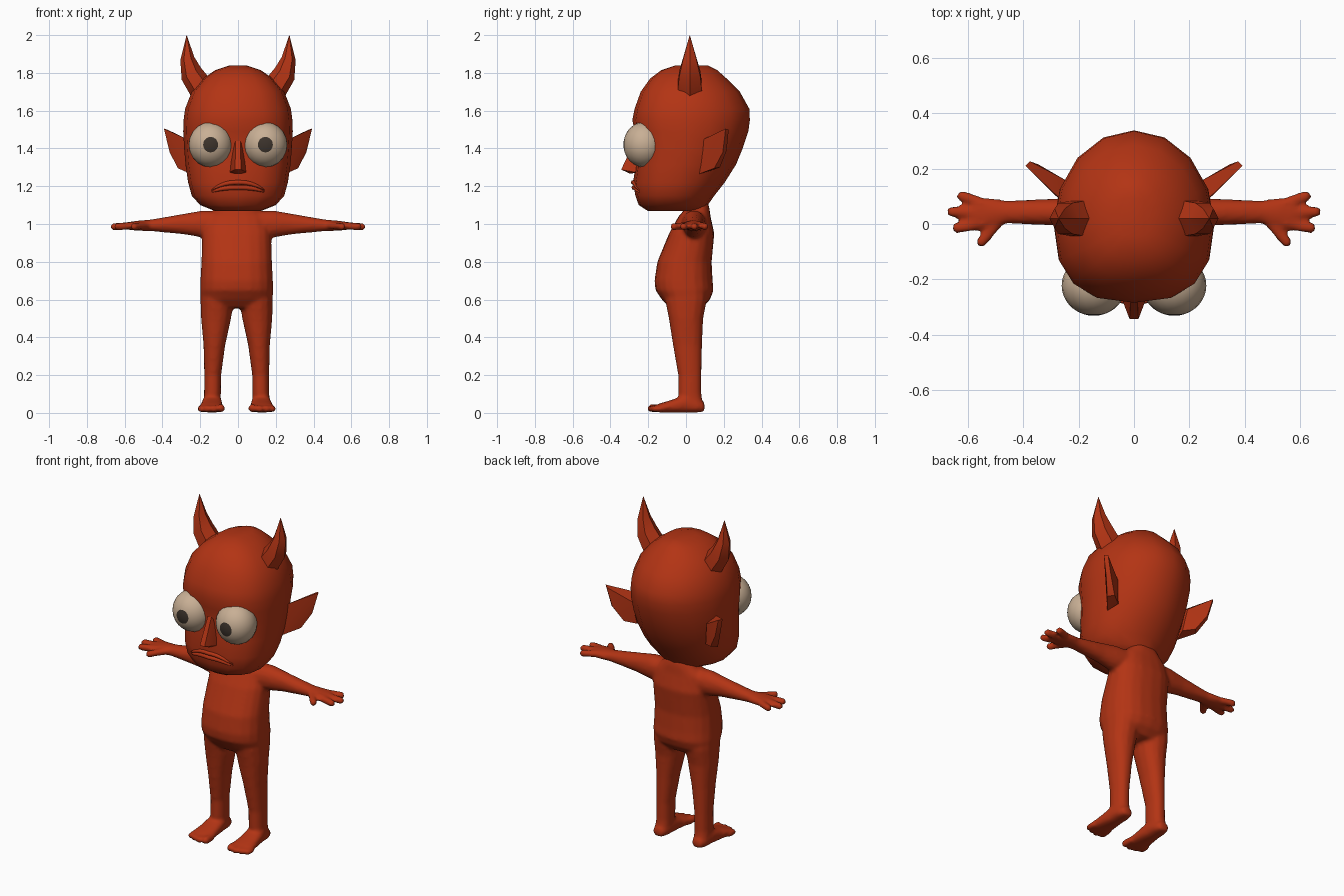
import bpy, bmesh, math
from mathutils import Vector, Matrix

if "Cube" in bpy.data.objects:
    bpy.data.objects.remove(bpy.data.objects["Cube"])


def material(name, rgb):
    m = bpy.data.materials.new(name)
    m.diffuse_color = (*rgb, 1)
    m.use_nodes = True
    m.node_tree.nodes["Principled BSDF"].inputs["Base Color"].default_value = m.diffuse_color
    return m


RED = material("red skin", (0.45, 0.034, 0.007))
WHITE = material("eye cream", (0.58, 0.43, 0.30))
DARK = material("pupil dark", (0.045, 0.033, 0.025))
X, Y, Z = Vector((1, 0, 0)), Vector((0, 1, 0)), Vector((0, 0, 1))


def ring(c, u, v, n=12, p=2.0):
    """Superellipse section around c with half-axes u and v."""
    out = []
    for i in range(n):
        a = 2 * math.pi * i / n
        ca, sa = math.cos(a), math.sin(a)
        out.append(Vector(c) + u * math.copysign(abs(ca) ** (2 / p), ca)
                   + v * math.copysign(abs(sa) ** (2 / p), sa))
    return out


def loft(bm, rings):
    """Closed skin through equal-sized sections."""
    vs = [[bm.verts.new(p) for p in r] for r in rings]
    n = len(vs[0])
    for a, b in zip(vs, vs[1:]):
        for i in range(n):
            bm.faces.new((a[i], a[(i + 1) % n], b[(i + 1) % n], b[i]))
    bm.faces.new(vs[0][::-1])
    bm.faces.new(vs[-1])


def finish(bm, name, mats=(RED,), angle=60):
    bmesh.ops.recalc_face_normals(bm, faces=bm.faces[:])
    me = bpy.data.meshes.new(name)
    bm.to_mesh(me)
    bm.free()
    ob = bpy.data.objects.new(name, me)
    bpy.context.collection.objects.link(ob)
    for m in mats:
        me.materials.append(m)
    bpy.ops.object.select_all(action='DESELECT')
    ob.select_set(True)
    bpy.context.view_layer.objects.active = ob
    bpy.ops.object.shade_smooth_by_angle(angle=math.radians(angle))
    return ob


def hull(name, pts, angle=35):
    bm = bmesh.new()
    for p in pts:
        bm.verts.new(p)
    r = bmesh.ops.convex_hull(bm, input=bm.verts[:])
    bmesh.ops.delete(bm, geom=[v for v in bm.verts if not v.link_faces], context='VERTS')
    return finish(bm, name, angle=angle)


# head: sections (z, half width, front y, back y, widest y)
HEAD = [(1.838, .05, -.06, .12, .02), (1.815, .12, -.13, .165, .01), (1.77, .185, -.19, .215, 0),
        (1.70, .245, -.24, .285, 0), (1.61, .28, -.272, .335, 0), (1.55, .288, -.284, .338, 0),
        (1.49, .29, -.272, .33, 0), (1.40, .285, -.262, .30, 0), (1.315, .278, -.266, .265, -.02),
        (1.22, .264, -.280, .205, -.04), (1.15, .245, -.268, .15, -.06),
        (1.10, .20, -.25, .115, -.07), (1.068, .12, -.20, .10, -.05)]
bm = bmesh.new()
sections = []
for z, w, f, b, c in HEAD:
    front = ring((0, c, z), X * w, Y * (c - f), 16, 2.5)
    back = ring((0, c, z), X * w, Y * (b - c), 16, 2.0)
    sections.append(back[:9] + front[9:])
loft(bm, sections)
head = finish(bm, "head", angle=80)
bpy.context.view_layer.update()

# body: torso, arms, hands, legs and feet fused into one skin
bm = bmesh.new()
OFF = -.007
TORSO = [(1.12, .06, .08, .055), (1.08, .06, .11, .065), (1.04, .045, .16, .085),
         (.95, .03, .182, .12), (.8, -.008, .187, .144), (.7, -.013, .192, .154),
         (.65, -.008, .194, .154), (.6, 0, .19, .128), (.555, 0, .16, .085)]
loft(bm, [ring((OFF, y, z), X * w, Y * d, 20, 2.4) for z, y, w, d in TORSO])
LEG = [(.68, .1, 0, .09, .11), (.6, .104, 0, .088, .112), (.5, .109, 0, .08, .092),
       (.36, .118, .008, .058, .078), (.2, .127, .02, .045, .062),
       (.1, .128, .02, .045, .062), (.03, .13, .04, .045, .053)]
FOOT = [(.098, .13, .03, .03, .024), (.06, .13, .036, .046, .034), (0, .13, .05, .052, .05),
        (-.07, .132, .036, .06, .035), (-.14, .134, .026, .068, .024), (-.16, .134, .024, .06, .018)]
TOES = [(.083, -.2, .022), (.121, -.205, .019), (.157, -.197, .019), (.189, -.183, .018)]
ARM = [(.10, .04, 1.0, .07, .07), (.19, .042, 1.0, .06, .072), (.28, .043, 1.0, .049, .056),
       (.38, .043, .996, .045, .042), (.46, .043, .993, .042, .031),
       (.53, .04, .991, .056, .027), (.58, .04, .99, .054, .021)]
FINGERS = [((.54, .072), (.637, .107)), ((.54, .04), (.674, .045)),
           ((.54, .004), (.655, -.018)), ((.48, .02), (.562, -.078))]
for s in (-1, 1):
    loft(bm, [ring((s * x + OFF, y, z), X * w, Y * d, 14, 2.2) for z, x, y, w, d in LEG])
    loft(bm, [ring((s * x + OFF, y, z), X * w, Z * h, 14, 2.5) for y, x, z, w, h in FOOT])
    for x, tip, r in TOES:
        loft(bm, [ring((s * x + OFF, y, r + .003), X * r * k, Z * r * k, 8)
                  for y, k in ((-.12, .9), (tip + .03, 1.05), (tip + .008, .95), (tip, .5))])
    loft(bm, [ring((s * x, y, z), Y * w, Z * h, 14, 2.1) for x, y, z, w, h in ARM])
    for a, b in FINGERS:
        a, b = Vector((s * a[0], a[1], .993)), Vector((s * b[0], b[1], .985))
        side = (b - a).cross(Z).normalized()
        loft(bm, [ring(a.lerp(b, t), side * r, Z * r, 8)
                  for t, r in ((0, .021), (.6, .021), (.93, .02), (1, .012))])
body = finish(bm, "body", angle=80)
rm = body.modifiers.new("fuse", 'REMESH')
rm.mode, rm.voxel_size, rm.use_smooth_shade = 'VOXEL', .011, True
sm = body.modifiers.new("soften", 'SMOOTH')
sm.factor, sm.iterations = .5, 4
bpy.ops.object.convert(target='MESH')
for p in body.data.polygons:
    p.use_smooth = True

for s, side in ((-1, "left"), (1, "right")):
    # eye: sphere with its pole facing forward, pupil on the pole faces
    bm = bmesh.new()
    bmesh.ops.create_uvsphere(bm, u_segments=20, v_segments=18, radius=1)
    for f in bm.faces:
        f.material_index = 1 if f.calc_center_median().z > math.cos(math.radians(20)) else 0
    bm.transform(Matrix.Translation((s * .145, -.222, 1.42))
                 @ Matrix.Diagonal((.116, .109, .12, 1)) @ Matrix.Rotation(math.pi / 2, 4, 'X'))
    finish(bm, side + "_eye", (WHITE, DARK))

    # horn: six-sided, curving outward then up to a point
    bm = bmesh.new()
    HORN = [(.19, 1.71, .07, 45), (.247, 1.795, .06, 32), (.268, 1.875, .038, 12), (.272, 1.998, .001, 0)]
    loft(bm, [ring((s * x, .02, z), Vector((s * math.cos(math.radians(t)), 0, -math.sin(math.radians(t)))) * r,
                   Y * r * 1.08, 6) for x, z, r, t in HORN])
    finish(bm, side + "_horn", angle=50)

    # ear: pointed wedge swept outward and back
    EAR = [(.25, .075, 1.44), (.392, .21, 1.505), (.362, .195, 1.38), (.318, .15, 1.295), (.25, .07, 1.265),
           (.25, .16, 1.42), (.375, .226, 1.50), (.345, .215, 1.39), (.29, .18, 1.30), (.23, .14, 1.285)]
    hull(side + "_ear", [(s * x, y, z) for x, y, z in EAR])

# nose: narrow bridge widening to a pointed tip
hull("nose", [(s * x, y, z) for s in (-1, 1) for x, y, z in
              ((.012, -.272, 1.44), (.016, -.343, 1.288), (.042, -.275, 1.275),
               (.016, -.30, 1.268), (.03, -.24, 1.40), (.04, -.24, 1.27))])

# lips: two downturned ridges following the face, leaving a mouth line between
for name, dz, r in (("upper_lip", .013, .012), ("lower_lip", -.014, .013)):
    bm = bmesh.new()
    sections = []
    for i in range(13):
        t = i / 6 - 1
        x, z = .14 * t, 1.207 - .032 * abs(t) ** 2.5 + dz * (1 - .6 * t * t)
        hit, loc, nor, _ = head.ray_cast((x, -1, z), (0, 1, 0))
        k = r * (1 - .75 * t ** 4)
        sections.append(ring(loc, Y * k, Z * k, 8))
    loft(bm, sections)
    finish(bm, name)
